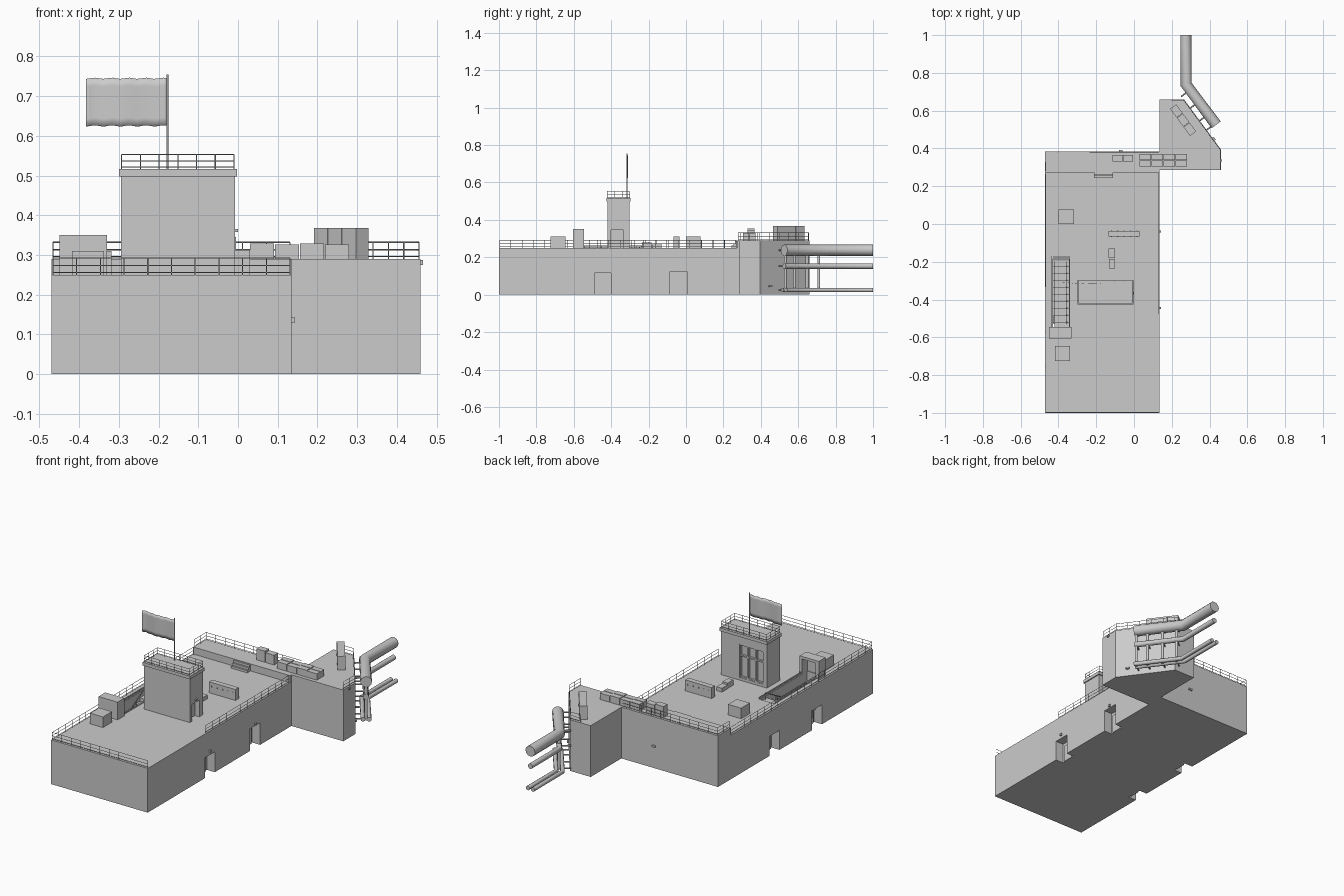
import bpy, bmesh, math
from mathutils import Vector, Matrix

if "Cube" in bpy.data.objects:
    bpy.data.objects.remove(bpy.data.objects["Cube"])


def mesh_obj(name, bm):
    bmesh.ops.recalc_face_normals(bm, faces=bm.faces)
    me = bpy.data.meshes.new(name)
    bm.to_mesh(me)
    bm.free()
    ob = bpy.data.objects.new(name, me)
    bpy.context.collection.objects.link(ob)
    return ob


def box(name, x0, x1, y0, y1, z0, z1, rot=0):
    bm = bmesh.new()
    bmesh.ops.create_cube(bm, size=1)
    ob = mesh_obj(name, bm)
    ob.data.transform(Matrix.Diagonal((x1 - x0, y1 - y0, z1 - z0, 1)))
    ob.location = ((x0 + x1) / 2, (y0 + y1) / 2, (z0 + z1) / 2)
    ob.rotation_euler.z = rot
    return ob


def prism(name, pts, direction):
    bm = bmesh.new()
    f = bm.faces.new([bm.verts.new(p) for p in pts])
    r = bmesh.ops.extrude_face_region(bm, geom=[f])
    bmesh.ops.translate(bm, vec=direction,
                        verts=[v for v in r["geom"] if isinstance(v, bmesh.types.BMVert)])
    return mesh_obj(name, bm)


def tubes(name, paths, radius, res=0, smooth=False):
    cu = bpy.data.curves.new(name, "CURVE")
    cu.dimensions = "3D"
    cu.bevel_depth, cu.bevel_resolution, cu.use_fill_caps = radius, res, True
    for path in paths:
        s = cu.splines.new("POLY")
        s.points.add(len(path) - 1)
        for p, co in zip(s.points, path):
            p.co = (*co, 1)
    ob = bpy.data.objects.new(name, cu)
    bpy.context.collection.objects.link(ob)
    bpy.ops.object.select_all(action="DESELECT")
    ob.select_set(True)
    bpy.context.view_layer.objects.active = ob
    bpy.ops.object.convert(target="MESH")
    if smooth:
        bpy.ops.object.shade_smooth_by_angle(angle=math.radians(40))
    return bpy.context.view_layer.objects.active


def railing(name, corners, z, h=0.042, step=0.06, closed=False):
    pts = [Vector((x, y, z)) for x, y in corners]
    if closed:
        pts.append(pts[0].copy())
    paths = [[p + Vector((0, 0, h * k)) for p in pts] for k in (0.15, 0.55, 1)]
    for a, b in zip(pts, pts[1:]):
        n = max(1, round((b - a).length / step))
        for i in range(n + 1):
            p = a.lerp(b, i / n)
            paths.append([p, p + Vector((0, 0, h))])
    return tubes(name, paths, 0.0014)


def cut(ob, cutters):
    for c in cutters:
        m = ob.modifiers.new("cut", "BOOLEAN")
        m.operation, m.solver, m.object = "DIFFERENCE", "EXACT", c
    bpy.context.view_layer.update()
    dg = bpy.context.evaluated_depsgraph_get()
    me = bpy.data.meshes.new_from_object(ob.evaluated_get(dg))
    ob.modifiers.clear()
    ob.data = me
    for c in cutters:
        bpy.data.objects.remove(c)


XL, XR, YF, YB = -0.47, 0.135, -1.0, 0.385
R, T = 0.25, 0.29   # main roof and raised terrace heights

# Main block with raised rear terrace, door recesses and sunken stairwell
main = prism("main_block", [(XL, y, z) for y, z in
             [(YF, 0), (YB, 0), (YB, T), (0.272, T), (0.272, R), (YF, R)]], (XR - XL, 0, 0))
doors = [(XR, -0.445, 0.115, 1), (XR, -0.04, 0.125, 1), (XL, -0.12, 0.11, -1), (XL, -0.50, 0.11, -1)]
cutters = [box("door_cut", x - 0.05, x + 0.05, y - 0.045, y + 0.045, -0.05, h) for x, y, h, s in doors]
cutters.append(prism("stair_cut", [(-0.43, y, z) for y, z in
               [(-0.17, R), (-0.17, 0.3), (-0.59, 0.3), (-0.59, 0.07), (-0.5, 0.07)]], (0.085, 0, 0)))
cut(main, cutters)
for i, (x, y, h, s) in enumerate(doors):
    box(f"door_leaf_{i}", x - s * 0.048 - 0.004, x - s * 0.048 + 0.004, y - 0.03, y + 0.03, 0, h - 0.02)
    if s > 0:
        box(f"door_lamp_{i}", x - 0.002, x + 0.008, y - 0.006, y + 0.006, 0.13, 0.143)

# Angled annex
prism("annex", [(x, y, 0) for x, y in
      [(XR, 0.285), (0.46, 0.285), (0.46, 0.395), (0.265, 0.66), (XR, 0.66)]], (0, 0, T))
box("annex_lamp", 0.455, 0.466, 0.33, 0.342, 0.275, 0.287)
box("slant_wall_vent", 0.415, 0.429, 0.44, 0.46, 0.04, 0.05, math.radians(36))
box("rear_wall_vent", -0.08, -0.06, YB - 0.002, YB + 0.008, 0.12, 0.13)

# Stairwell steps, hood and handrails
for i in range(9):
    y = -0.19 - i * 0.037
    box(f"well_step_{i}", -0.43, -0.345, y - 0.037, y, R - 0.035 - i * 0.02 - 0.02, R - 0.012 - i * 0.02)
hood = box("stair_hood", -0.45, -0.33, -0.605, -0.545, R, 0.35)
cut(hood, [box("hood_cut", -0.43, -0.345, -0.595, -0.5, 0.2, 0.335)])
for x in (-0.435, -0.34):
    railing(f"well_curb_rail_{x}", [(x, -0.545), (x, -0.17)], R, 0.012, 0.09)
tubes("well_handrails", [[(x, -0.2, R + 0.03), (x, -0.53, 0.1)] for x in (-0.42, -0.355)]
      + [[(x, y, R + 0.03 + (y + 0.2) * 0.545), (x, y, R - 0.03 + (y + 0.2) * 0.545)]
         for x in (-0.42, -0.355) for y in (-0.2, -0.31, -0.42, -0.53)], 0.0016)

# Tower with recessed window, side door, cap, railing
tower = box("tower", -0.295, -0.008, -0.42, -0.302, R, 0.50)
cut(tower, [box("window_cut", -0.275, -0.125, -0.315, -0.29, 0.265, 0.455),
            box("tower_door_cut", -0.035, 0.01, -0.40, -0.335, R - 0.02, 0.345)])
box("tower_cap", -0.30, -0.002, -0.426, -0.296, 0.498, 0.516)
for i in range(4):
    x = -0.275 + i * 0.05
    box(f"window_mullion_{i}", x - 0.004, x + 0.004, -0.316, -0.303, 0.265, 0.455)
for i, z in enumerate((0.268, 0.39, 0.452)):
    box(f"window_transom_{i}", -0.275, -0.125, -0.316, -0.304, z - 0.004, z + 0.004)
box("tower_door_lamp", -0.01, 0.0, -0.373, -0.361, 0.358, 0.366)
railing("tower_railing", [(-0.293, -0.42), (-0.01, -0.42), (-0.01, -0.302), (-0.293, -0.302)],
        0.516, 0.037, 0.047, True)

# Flagpole and waving flag
tubes("flagpole", [[(-0.178, -0.315, 0.51), (-0.178, -0.315, 0.755)]], 0.0025, 2)
bm = bmesh.new()
bmesh.ops.create_grid(bm, x_segments=24, y_segments=6, size=0.5)
for v in bm.verts:
    u, w = v.co.x + 0.5, v.co.y
    v.co = (-0.178 - u * 0.205, -0.315 + 0.005 * math.sin(u * 9) * u,
            0.685 + w * 0.12 + 0.0015 * math.sin(u * 30))
flag = mesh_obj("flag", bm)
flag.modifiers.new("thickness", "SOLIDIFY").thickness = 0.001
for p in flag.data.polygons:
    p.use_smooth = True

# Roof boxes and crates
box("roof_box_front", -0.418, -0.338, -0.725, -0.645, R, 0.31)
box("roof_box_rear", -0.40, -0.318, 0.0, 0.078, R, 0.31)
box("long_unit", -0.135, 0.03, -0.066, -0.036, R, 0.312)
for i in range(5):
    x = -0.12 + i * 0.034
    for s, y in enumerate((-0.067, -0.035)):
        box(f"long_unit_latch_{i}_{s}", x - 0.003, x + 0.003, y - 0.001, y + 0.001, 0.285, 0.293)
box("crate_a", -0.134, -0.10, -0.18, -0.13, R, 0.272)
box("crate_b", -0.132, -0.10, -0.235, -0.184, R, 0.28)
for i in range(2):
    x = -0.115 + i * 0.057
    box(f"terrace_cabinet_{i}", x, x + 0.053, 0.33, 0.366, T, 0.353 - 0.008 * i)

# Double row of low lockers on the terrace edge
for j, y in enumerate((0.305, 0.34)):
    for i in range(4):
        x = 0.03 + i * 0.063
        box(f"locker_{j}_{i}", x, x + 0.061, y, y + 0.031, T, 0.329 - 0.003 * (i % 2))

# Tall slanted cabinets on the annex
ang = math.atan2(-0.265, 0.195)
d = Vector((math.cos(ang), math.sin(ang), 0))
for i in range(3):
    c = Vector((0.26, 0.55, 0)) + d * (i - 1) * 0.06
    box(f"slanted_cabinet_{i}", c.x - 0.029, c.x + 0.029, c.y - 0.02, c.y + 0.02, T, 0.368, ang)

# Short steps up to the terrace
for i in range(3):
    box(f"terrace_step_{i}", -0.213, -0.112, 0.243 + i * 0.01, 0.273, R + i * 0.0125, R + 0.0125 * (i + 1))

# Perimeter railings
e = 0.004
railing("front_left_railing", [(XR - e, YF + e), (XL + e, YF + e), (XL + e, 0.265)], R)
railing("right_railing", [(XR - e, -0.475), (XR - e, 0.268)], R)
railing("rear_railing", [(XL + e, 0.28), (XL + e, YB - e), (XR - e, YB - e)], T)
railing("annex_railing", [(0.456, 0.29), (0.456, 0.394), (0.263, 0.655), (0.2, 0.655)], T)

# Pipe runs bending along the slanted wall
n = Vector((0.805, 0.593, 0))


def pipe_path(z, off=0, end=1.0):
    bend, tip = Vector((0.275, 0.74, z)), Vector((0.435, 0.525, z))
    return [(0.275 + off, 1.0, z), bend + Vector((off, off * 0.35, 0)), bend.lerp(tip, end) + n * off]


tubes("large_pipe", [pipe_path(0.238)], 0.03, 4, True)
tubes("medium_pipe", [pipe_path(0.153)], 0.015, 3, True)
tubes("small_pipes", [pipe_path(0.025, o) for o in (-0.016, 0.016)], 0.012, 3, True)

# Vertical risers and wall brackets
a, b = Vector((0.275, 0.74, 0)), Vector((0.435, 0.525, 0))
risers, brackets = [], []
for t in (0.14, 0.43, 0.74, 0.97):
    p = a.lerp(b, t)
    risers.append([p + Vector((0, 0, 0.02)), p + Vector((0, 0, 0.235))])
    brackets += [[p + Vector((0, 0, z)), p - n * 0.06 + Vector((0, 0, z))] for z in (0.025, 0.153, 0.238)]
tubes("pipe_risers", risers, 0.008, 3, True)
tubes("pipe_brackets", brackets, 0.004, 1)
